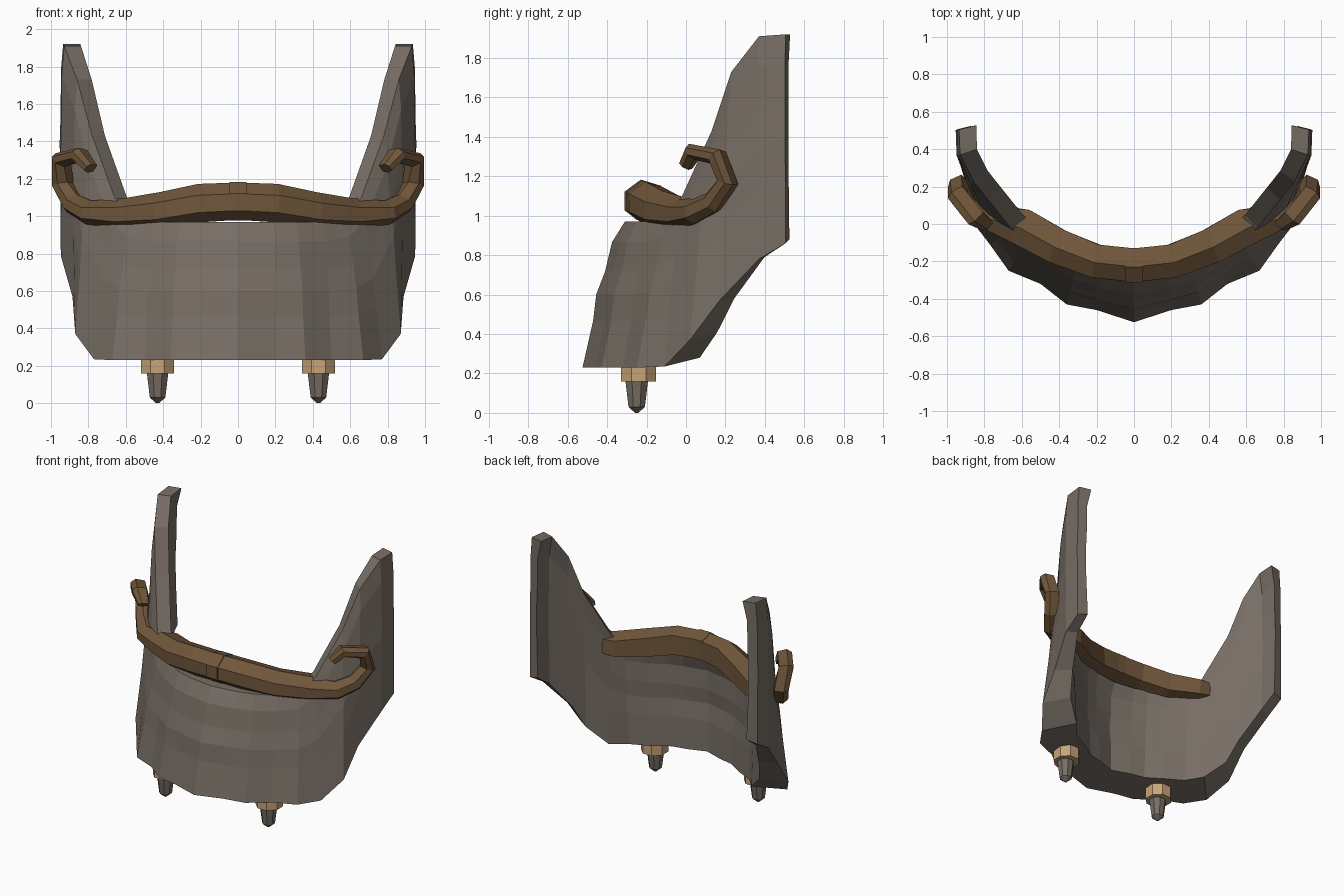
import bpy, bmesh, math
from mathutils import Vector

if "Cube" in bpy.data.objects:
    bpy.data.objects.remove(bpy.data.objects["Cube"])


def material(name, rgb):
    m = bpy.data.materials.new(name)
    m.use_nodes = True
    m.diffuse_color = (*rgb, 1)
    m.node_tree.nodes["Principled BSDF"].inputs["Base Color"].default_value = (*rgb, 1)
    return m


STEEL = material("warm grey metal", (0.185, 0.156, 0.13))
LEATHER = material("brown leather", (0.162, 0.094, 0.043))
BRASS = material("tan brass", (0.57, 0.375, 0.19))


def loft(name, rings, mat, cap_start=False, cap_end=True, mirror=True):
    """Skin closed rings of points, optionally capped and mirrored across x."""
    bm = bmesh.new()
    loops = [[bm.verts.new(p) for p in ring] for ring in rings]
    n = len(loops[0])
    for a, b in zip(loops, loops[1:]):
        for i in range(n):
            j = (i + 1) % n
            bm.faces.new((a[i], a[j], b[j], b[i]))
    if cap_start:
        bm.faces.new(loops[0])
    if cap_end:
        bm.faces.new(loops[-1])
    bmesh.ops.recalc_face_normals(bm, faces=bm.faces)
    me = bpy.data.meshes.new(name)
    bm.to_mesh(me)
    bm.free()
    me.materials.append(mat)
    ob = bpy.data.objects.new(name, me)
    bpy.context.collection.objects.link(ob)
    if mirror:
        ob.modifiers.new("Mirror", 'MIRROR')
    return ob


# Guard plate: outer columns from the middle to the rear wing
# (bottom point, top point, inward heading, bottom thickness, inner edge lift)
columns = [
    ((0, -.525, .23), (0, -.31, .97), 0, .27, .03),
    ((.2, -.46, .23), (.19, -.285, .97), 14, .26, .03),
    ((.36, -.43, .23), (.31, -.25, .97), 24, .27, .03),
    ((.5, -.32, .23), (.45, -.18, .97), 32, .25, .03),
    ((.67, -.25, .23), (.58, -.09, 1.0), 38, .27, .035),
    ((.77, -.11, .235), (.66, -.02, 1.1), 44, .25, .045),
    ((.87, .02, .37), (.78, .13, 1.43), 46, .2, .04),
    ((.885, .17, .57), (.86, .23, 1.73), 55, .13, .01),
    ((.945, .37, .78), (.93, .37, 1.91), 72, .09, .01),
    ((.95, .505, .86), (.935, .505, 1.92), 76, .08, .02),
]
# Height fraction and outward bulge of each row
rows = [(0, 0), (.32, .015), (.5, .038), (.66, .027), (.86, .035), (1, 0)]

rings = []
for c, (low, high, heading, base, lift) in enumerate(columns):
    front = max(.3, 1 - c / 6)
    a = math.radians(heading)
    n = Vector((-math.sin(a), math.cos(a), 0))
    out, inn = [], []
    for t, bulge in rows:
        p = Vector(low).lerp(Vector(high), t) - n * bulge * front
        thickness = base + (.095 - base) * t
        if c > 7 and 0 < t < 1:
            thickness *= .8
        out.append(p)
        inn.append(p + n * thickness + Vector((0, 0, lift * (1 - t))))
    rings.append(out + inn[::-1])
loft("guard_plate", rings, STEEL)

# Strap with a curled hook: centre, half depth, half height, outward heading
hexagon = [(1, .4), (.1, 1), (-1, .7), (-1, -.7), (.3, -1), (1, -.5)]
path = [
    ((0, -.22, 1.08), .09, .1, 0),
    ((.2, -.2, 1.07), .09, .103, 12),
    ((.41, -.12, 1.03), .095, .098, 25),
    ((.61, -.01, 1.012), .1, .083, 32),
    ((.79, .045, 1.02), .07, .064, 42),
    ((.88, .135, 1.068), .055, .058, 50),
    ((.94, .205, 1.17), .05, .053, 52),
    ((.945, .155, 1.3), .05, .048, 52),
    ((.85, .035, 1.325), .05, .042, 50),
    ((.79, -.003, 1.255), .035, .033, 50),
]


def section(center, tangent, depth, height, heading):
    a = math.radians(heading)
    n = Vector((math.sin(a), -math.cos(a), 0))
    up = n.cross(tangent).normalized()
    return [Vector(center) + n * u * depth + up * v * height for u, v in hexagon]


rings = []
for i, (p, depth, height, heading) in enumerate(path):
    ahead = (Vector(path[min(i + 1, len(path) - 1)][0]) - Vector(p)).normalized()
    behind = (Vector(p) - Vector(path[max(i - 1, 0)][0])).normalized()
    tangent = Vector((1, 0, 0)) if i == 0 else ahead + behind
    rings.append(section(p, tangent, depth, height, heading))
loft("hooked_strap", rings, LEATHER)

# Narrow band around the middle of the strap
band = [section((x, -.22, 1.08), Vector((1, 0, 0)), .093, .103, 0) for x in (-.045, .045)]
loft("strap_band", band, LEATHER, cap_start=True, mirror=False)


# Studs under the plate
def turned(name, x, y, profile, sides, mat):
    rings = []
    for r, z in profile:
        angles = [(k + .5) * math.tau / sides for k in range(sides)]
        rings.append([(x + r * math.cos(a), y + r * math.sin(a), z) for a in angles])
    loft(name, rings, mat, cap_start=True, mirror=False)


for side, x in (("left", .43), ("right", -.43)):
    turned(side + "_stud_collar", x, -.24, [(.096, .25), (.096, .16)], 8, BRASS)
    turned(side + "_stud_spike", x, -.25, [(.063, .17), (.045, .03), (.008, 0)], 8, STEEL)
